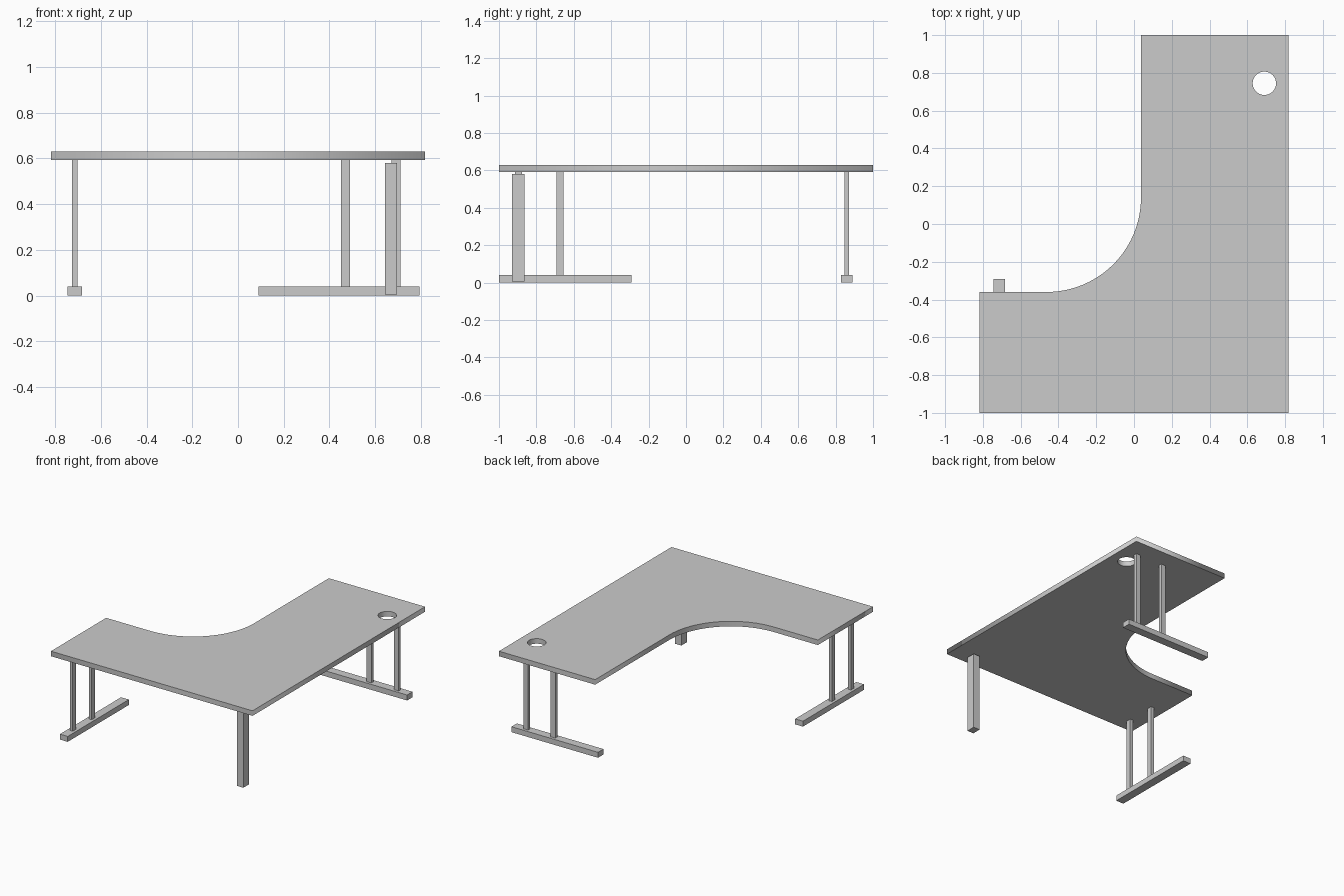
import bpy, bmesh, math

if "Cube" in bpy.data.objects:
    bpy.data.objects.remove(bpy.data.objects["Cube"])


def box(name, x, y, z):
    """Axis-aligned box from (min, max) ranges."""
    bm = bmesh.new()
    bmesh.ops.create_cube(bm, size=1)
    for v in bm.verts:
        v.co = [r[0] + (c + 0.5) * (r[1] - r[0]) for c, r in zip(v.co, (x, y, z))]
    me = bpy.data.meshes.new(name)
    bm.to_mesh(me)
    bm.free()
    ob = bpy.data.objects.new(name, me)
    bpy.context.collection.objects.link(ob)
    return ob


# Desktop: L-shaped extruded curve with a concave inner corner and cable hole
outline = [(-0.818, -1), (0.818, -1), (0.818, 1), (0.037, 1)]
cx, cy, r, n = -0.463, 0.14, 0.5, 24
for i in range(n + 1):
    a = -math.pi / 2 * i / n
    outline.append((cx + r * math.cos(a), cy + r * math.sin(a)))
outline.append((-0.818, -0.36))
hole = [(0.69 + 0.062 * math.cos(2 * math.pi * i / 32),
         0.745 + 0.062 * math.sin(2 * math.pi * i / 32)) for i in range(32)]

curve = bpy.data.curves.new("desktop", 'CURVE')
curve.dimensions = '2D'
curve.fill_mode = 'BOTH'
curve.extrude = 0.0185
for pts in (outline, hole):
    sp = curve.splines.new('POLY')
    sp.points.add(len(pts) - 1)
    for p, (x, y) in zip(sp.points, pts):
        p.co = (x, y, 0, 1)
    sp.use_cyclic_u = True
top = bpy.data.objects.new("desktop", curve)
top.location.z = 0.6105
bpy.context.collection.objects.link(top)
bpy.context.view_layer.objects.active = top
top.select_set(True)
bpy.ops.object.convert(target='MESH')

# Left end frame: foot running front to back with two posts
box("left_foot", (-0.745, -0.682), (-1.0, -0.292), (0, 0.04))
for i, y in enumerate((-0.896, -0.674)):
    box(f"left_post_{i + 1}", (-0.725, -0.702), (y - 0.019, y + 0.019), (0.04, 0.592))

# Back end frame: foot running left to right with two posts
box("back_foot", (0.09, 0.793), (0.828, 0.891), (0, 0.04))
for i, x in enumerate((0.47, 0.691)):
    box(f"back_post_{i + 1}", (x - 0.019, x + 0.019), (0.848, 0.871), (0.04, 0.592))

# Corner leg
box("corner_leg", (0.643, 0.695), (-0.93, -0.864), (0.005, 0.58))
